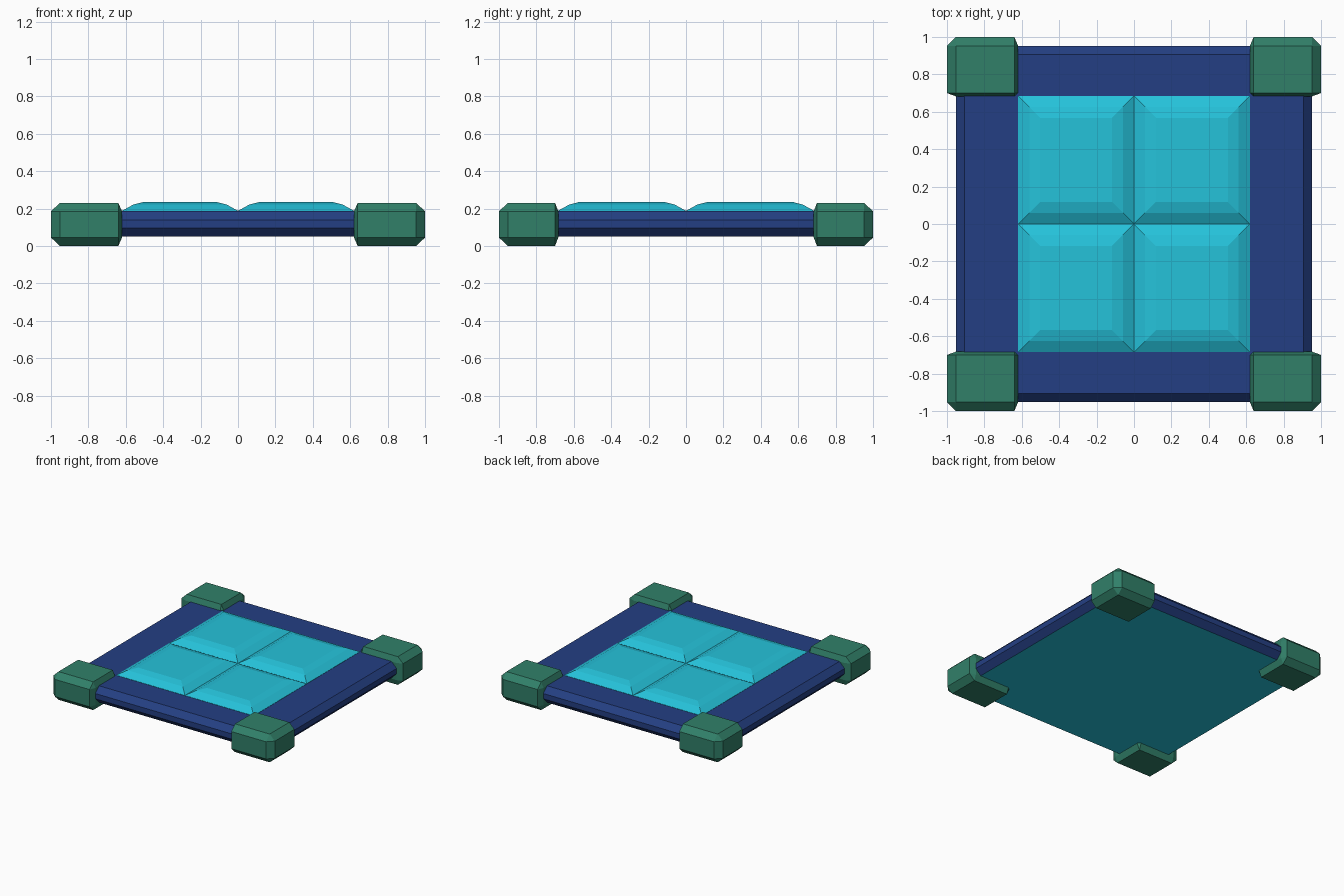
import bpy, bmesh
from itertools import product

if "Cube" in bpy.data.objects:
    bpy.data.objects.remove(bpy.data.objects["Cube"])


def material(name, rgb):
    m = bpy.data.materials.new(name)
    lin = [((c / 255 + 0.055) / 1.055) ** 2.4 for c in rgb]
    m.diffuse_color = (*lin, 1)
    m.use_nodes = True
    m.node_tree.nodes["Principled BSDF"].inputs["Base Color"].default_value = m.diffuse_color
    return m


green = material("green", (49, 128, 105))
blue = material("navy blue", (36, 63, 131))
cyan = material("cyan", (37, 194, 218))


def finish(name, bm, *mats):
    bmesh.ops.recalc_face_normals(bm, faces=bm.faces)
    me = bpy.data.meshes.new(name)
    bm.to_mesh(me)
    bm.free()
    for m in mats:
        me.materials.append(m)
    ob = bpy.data.objects.new(name, me)
    bpy.context.collection.objects.link(ob)
    return ob


def stacked_rings(bm, rings, cap_top=True, cap_bottom=True):
    """Loft rectangles given as (x0, x1, y0, y1, z)."""
    loops = [[bm.verts.new(p) for p in
              ((x0, y0, z), (x1, y0, z), (x1, y1, z), (x0, y1, z))]
             for x0, x1, y0, y1, z in rings]
    for a, b in zip(loops, loops[1:]):
        for i in range(4):
            j = (i + 1) % 4
            bm.faces.new((a[i], a[j], b[j], b[i]))
    if cap_bottom:
        bm.faces.new(loops[0][::-1])
    if cap_top:
        bm.faces.new(loops[-1])


# Base frame: chamfered slab, navy except for the cyan underside
bm = bmesh.new()
stacked_rings(bm, [(-s, s, -s, s, z) for s, z in
                   ((0.907, 0.05), (0.953, 0.097), (0.953, 0.14), (0.907, 0.186))])
bm.normal_update()
for f in bm.faces:
    f.material_index = 1 if f.normal.z < -0.9 else 0
finish("frame", bm, blue, cyan)

# Four pillowed tiles with a two-step bevel
X, Y = 0.62, 0.685
for sx, sy in product((-1, 1), repeat=2):
    x0, x1 = sorted((0, sx * X))
    y0, y1 = sorted((0, sy * Y))
    bm = bmesh.new()
    stacked_rings(bm, [(x0 + d, x1 - d, y0 + d, y1 - d, z) for d, z in
                       ((0, 0.18), (0, 0.188), (0.06, 0.221), (0.117, 0.236))])
    finish("tile", bm, cyan)

# Corner blocks: chamfered boxes, narrow chamfer on the inner sides
ranges = [((0.62, 0.64), (1.0, 0.953)),
          ((0.683, 0.70), (1.0, 0.953)),
          ((0.0, 0.045), (0.23, 0.185))]
for sx, sy in product((-1, 1), repeat=2):
    bm = bmesh.new()
    for pick in product((0, 1), repeat=3):
        for axis in range(3):
            p = [ranges[k][pick[k]][0 if k == axis else 1] for k in range(3)]
            bm.verts.new((p[0] * sx, p[1] * sy, p[2]))
    bmesh.ops.convex_hull(bm, input=bm.verts)
    bmesh.ops.dissolve_limit(bm, angle_limit=0.01, verts=bm.verts, edges=bm.edges)
    finish("corner_block", bm, green)
